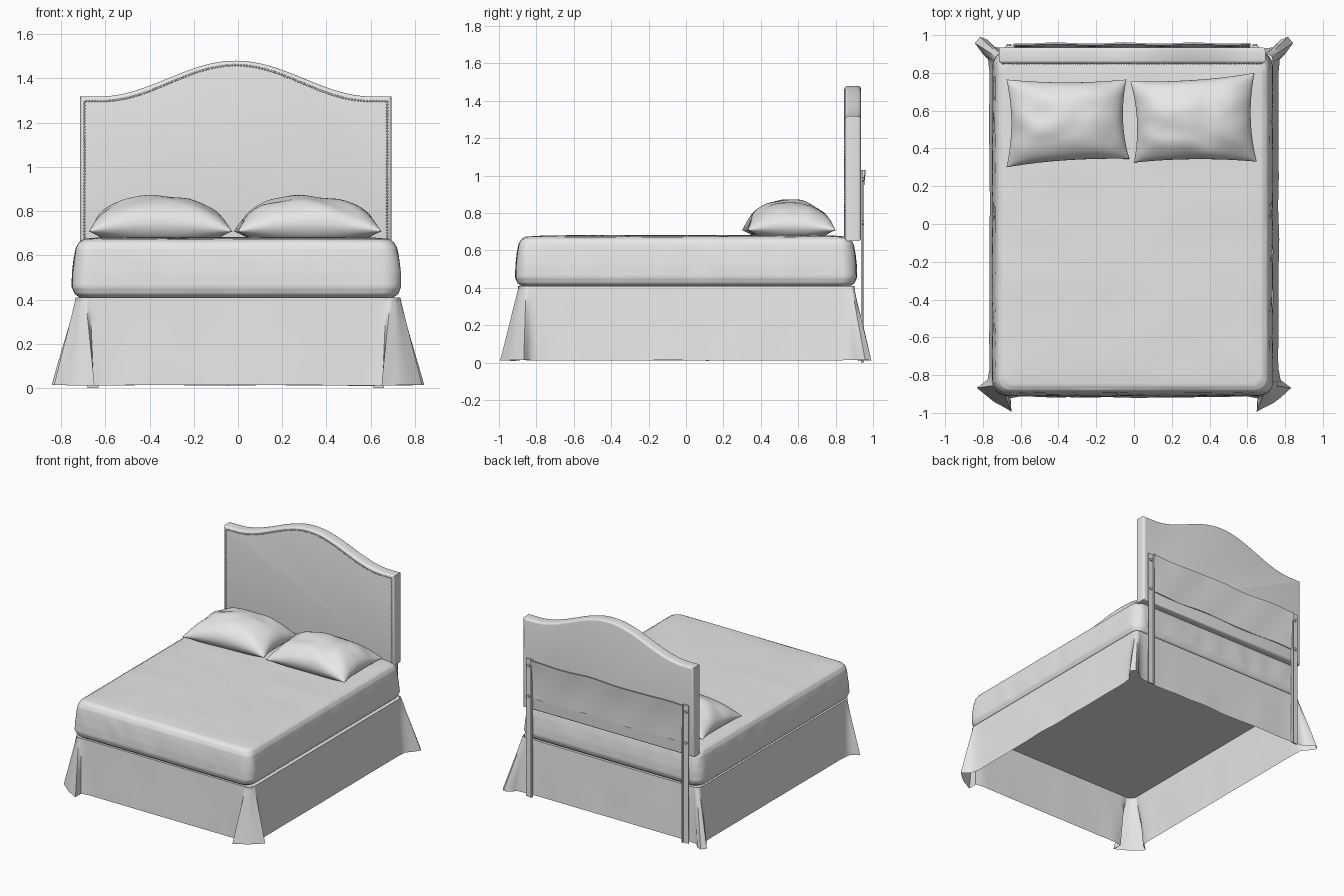
import bpy, bmesh, math
from mathutils import Vector, noise, Matrix

if "Cube" in bpy.data.objects:
    bpy.data.objects.remove(bpy.data.objects["Cube"])

grey = bpy.data.materials.new("light grey")
grey.diffuse_color = (0.8, 0.8, 0.8, 1)
grey.use_nodes = True
grey.node_tree.nodes["Principled BSDF"].inputs["Base Color"].default_value = grey.diffuse_color


def finish(bm, name, angle=40):
    bmesh.ops.recalc_face_normals(bm, faces=bm.faces)
    me = bpy.data.meshes.new(name)
    bm.to_mesh(me)
    bm.free()
    me.materials.append(grey)
    ob = bpy.data.objects.new(name, me)
    bpy.context.collection.objects.link(ob)
    bpy.ops.object.select_all(action='DESELECT')
    ob.select_set(True)
    bpy.context.view_layer.objects.active = ob
    bpy.ops.object.shade_smooth_by_angle(angle=math.radians(angle))
    return ob


def loft(bm, rings, cap_start=False, cap_end=False):
    """Joins closed loops of points with quads."""
    vs = [[bm.verts.new(p) for p in r] for r in rings]
    n = len(vs[0])
    for a, b in zip(vs, vs[1:]):
        for i in range(n):
            j = (i + 1) % n
            bm.faces.new((a[i], a[j], b[j], b[i]))
    if cap_start:
        bm.faces.new(vs[0][::-1])
    if cap_end:
        bm.faces.new(vs[-1])


def rounded_rect(hx, hy, r, z, arc=8, side=36):
    pts = []
    centres = [(hx - r, hy - r), (r - hx, hy - r), (r - hx, r - hy), (hx - r, r - hy)]
    arcs = [[Vector((cx + r * math.cos(math.pi / 2 * (k + i / arc)),
                     cy + r * math.sin(math.pi / 2 * (k + i / arc)), z))
             for i in range(arc + 1)] for k, (cx, cy) in enumerate(centres)]
    for k in range(4):
        pts += arcs[k]
        a, b = arcs[k][-1], arcs[(k + 1) % 4][0]
        pts += [a.lerp(b, i / side) for i in range(1, side)]
    return pts


def box(bm, x0, x1, y0, y1, z0, z1):
    m = Matrix.Translation(((x0 + x1) / 2, (y0 + y1) / 2, (z0 + z1) / 2)) @ \
        Matrix.Diagonal((x1 - x0, y1 - y0, z1 - z0, 1))
    bmesh.ops.create_cube(bm, size=1, matrix=m)


# Mattress: rounded slab with a fitted sheet, (inset, z) profile plus soft wrinkles
profile = [(0.10, 0.400), (0.035, 0.408), (0.012, 0.425), (0.0, 0.455), (0.002, 0.52), (0.010, 0.59),
           (0.018, 0.635), (0.032, 0.660), (0.055, 0.673), (0.12, 0.678), (0.35, 0.681), (0.68, 0.682)]
rings = []
for (i0, z0), (i1, z1) in zip(profile, profile[1:]):
    for k in range(4):
        t = k / 4
        ins, z = i0 + (i1 - i0) * t, z0 + (z1 - z0) * t
        ring = rounded_rect(0.743 - ins, 0.912 - ins, max(0.075 - ins * 0.3, 0.015), z)
        for p in ring:
            out = Vector((p.x, p.y, 0)).normalized()
            if z < 0.665:
                fold = noise.noise(Vector(((p.x + p.y * 0.9) * 11 + z * 5, (p.x - p.y) * 7, z * 3)))
                p += out * fold * 0.007 * math.sin(math.pi * (z - 0.4) / 0.27)
            else:
                p.z += 0.004 * noise.noise(Vector((p.x * 3 + p.y, p.y * 5, 2)))
            p.x -= 0.007
        rings.append(ring)
bm = bmesh.new()
loft(bm, rings, True, True)
finish(bm, "mattress", 50)

# Bed skirt: right half of the hem and of the top edge (hem x, hem y, top x, top y), mirrored
half = [(0, -0.915, 0, -0.897), (0.60, -0.915, 0.60, -0.897), (0.655, -0.925, 0.67, -0.895),
        (0.65, -0.995, 0.69, -0.893), (0.74, -0.945, 0.715, -0.88), (0.83, -0.865, 0.733, -0.855),
        (0.775, -0.825, 0.735, -0.83), (0.765, -0.76, 0.735, -0.76), (0.765, 0.80, 0.735, 0.80),
        (0.77, 0.87, 0.735, 0.855), (0.80, 0.90, 0.733, 0.87), (0.84, 0.955, 0.728, 0.885),
        (0.815, 0.99, 0.715, 0.895), (0.775, 0.975, 0.705, 0.898), (0.74, 0.935, 0.69, 0.90),
        (0.60, 0.925, 0.60, 0.90), (0, 0.925, 0, 0.90)]
path = []
for a, b in zip(half, half[1:]):
    n = max(1, math.ceil(math.dist(a[:2], b[:2]) / 0.05))
    path += [tuple(p + (q - p) * i / n for p, q in zip(a, b)) for i in range(n)]
path.append(half[-1])
path += [(-p[0], p[1], -p[2], p[3]) for p in path[-2:0:-1]]
rings = []
for k in range(9):
    t = k / 8
    ring = []
    for hx, hy, tx, ty in path:
        w = 0.008 * (1 - t) * noise.noise(Vector((hx * 5, hy * 5, t)))
        out = Vector((hx, hy, 0)).normalized()
        z = 0.012 + 0.398 * t + 0.5 * w
        ring.append(Vector((hx + (tx - hx) * t, hy + (ty - hy) * t, z)) + out * w)
    rings.append(ring)
bm = bmesh.new()
loft(bm, rings)
finish(bm, "bed_skirt", 45)

# Deck under the mattress that the skirt hangs from
bm = bmesh.new()
loft(bm, [rounded_rect(0.733, 0.896, 0.05, z, 6, 1) for z in (0.392, 0.408)], True, True)
finish(bm, "deck")

# Headboard: arched, padded panel
CX, HW = -0.01, 0.705


def arch(x):
    return 1.318 + 0.162 * (0.5 + 0.5 * math.cos(math.pi * min(abs(x) / 0.62, 1)))


xs = [-HW + 2 * HW * i / 56 for i in range(57)]
outline = [(-HW, 0.65)] + [(x, arch(x)) for x in xs] + [(HW, 0.65)]
bm = bmesh.new()
face = bm.faces.new([bm.verts.new((x + CX, 0.85, z)) for x, z in outline])
ext = bmesh.ops.extrude_face_region(bm, geom=[face])
bmesh.ops.translate(bm, vec=(0, 0.085, 0), verts=[v for v in ext["geom"] if isinstance(v, bmesh.types.BMVert)])
bmesh.ops.recalc_face_normals(bm, faces=bm.faces)
rim = [e for e in bm.edges if abs(e.verts[0].co.y - e.verts[1].co.y) < 1e-5]
bmesh.ops.bevel(bm, geom=rim, offset=0.016, segments=4, profile=0.5, affect='EDGES')
finish(bm, "headboard")

# Nailhead trim: small studs following the sides and the arch
INS = 0.02
trim = [Vector((CX - HW + INS, 0.849, 0.67))]
trim += [Vector((CX + x * (HW - INS) / HW, 0.849, arch(x) - INS)) for x in xs]
trim += [Vector((CX + HW - INS, 0.849, 0.67))]
bm = bmesh.new()
carry, step = 0.0, 0.0135
for a, b in zip(trim, trim[1:]):
    length = (b - a).length
    while carry < length:
        bmesh.ops.create_icosphere(bm, subdivisions=2, radius=0.005,
                                   matrix=Matrix.Translation(a.lerp(b, carry / length)))
        carry += step
    carry -= length
finish(bm, "nailhead_trim", 60)

# Back legs: angle bars with bolts, either side
for side, s in (("left", -1), ("right", 1)):
    x = CX + 0.648 * s
    bm = bmesh.new()
    box(bm, x - 0.022, x + 0.022, 0.935, 0.944, 0, 1.03)
    e = x - 0.022 * s
    box(bm, e - 0.004, e + 0.004, 0.935, 0.953, 0, 1.03)
    for z in (0.75, 0.98):
        m = Matrix.Translation((x + 0.003 * s, 0.947, z)) @ Matrix.Rotation(math.pi / 2, 4, 'X')
        bmesh.ops.create_cone(bm, cap_ends=True, segments=16, radius1=0.011, radius2=0.011, depth=0.012, matrix=m)
    finish(bm, side + "_back_leg")

# Back panel between the legs, gently wavy, leaning out at its top
bm = bmesh.new()
rows = []
for j in range(5):
    rows.append([bm.verts.new((CX - 0.626 + 1.252 * i / 24,
                               0.940 + 0.018 * (j / 4) ** 2 + 0.003 * math.sin(i * 0.9 + j),
                               0.74 + 0.285 * j / 4 + 0.005 * math.sin(i * 0.55))) for i in range(25)])
for a, b in zip(rows, rows[1:]):
    for i in range(24):
        bm.faces.new((a[i], a[i + 1], b[i + 1], b[i]))
bmesh.ops.recalc_face_normals(bm, faces=bm.faces)
bmesh.ops.solidify(bm, geom=bm.faces[:], thickness=0.008)
finish(bm, "back_panel")


# Pillows: four corners, edges drawn in, soft bulge above and below the seam
def pillow(name, corners, seed):
    c = [Vector(p) for p in corners]
    mid = sum(c, Vector((0, 0))) / 4
    n = 36
    bm = bmesh.new()
    for top in (True, False):
        grid = []
        for j in range(n + 1):
            row = []
            for i in range(n + 1):
                u = -math.cos(math.pi * i / n)
                v = -math.cos(math.pi * j / n)
                p = c[0].lerp(c[1], (u + 1) / 2).lerp(c[3].lerp(c[2], (u + 1) / 2), (v + 1) / 2)
                d = p - mid
                p = mid + Vector((d.x * (1 - 0.08 * (1 - v * v) * u * u), d.y * (1 - 0.07 * (1 - u * u) * v * v)))
                bulge = max(0, (1 - u * u) * (1 - v * v)) ** 0.52
                seam = 0.742 - 0.022 * (u * v) ** 2 - 0.012 * u * u
                rough = 0.018 * noise.noise(Vector((u * 2.2, v * 2.2, seed))) * bulge ** 0.5
                z = seam + bulge * 0.128 + rough if top else max(seam - bulge * 0.12, 0.677)
                row.append(bm.verts.new((p.x, p.y, z)))
            grid.append(row)
        for a, b in zip(grid, grid[1:]):
            for i in range(n):
                bm.faces.new((a[i], a[i + 1], b[i + 1], b[i]))
    bmesh.ops.remove_doubles(bm, verts=bm.verts, dist=0.0002)
    finish(bm, name, 70)


pillow("left_pillow", [(-0.675, 0.30), (-0.025, 0.345), (-0.04, 0.765), (-0.675, 0.765)], 1)
pillow("right_pillow", [(0.0, 0.325), (0.65, 0.33), (0.638, 0.80), (-0.02, 0.755)], 7)
